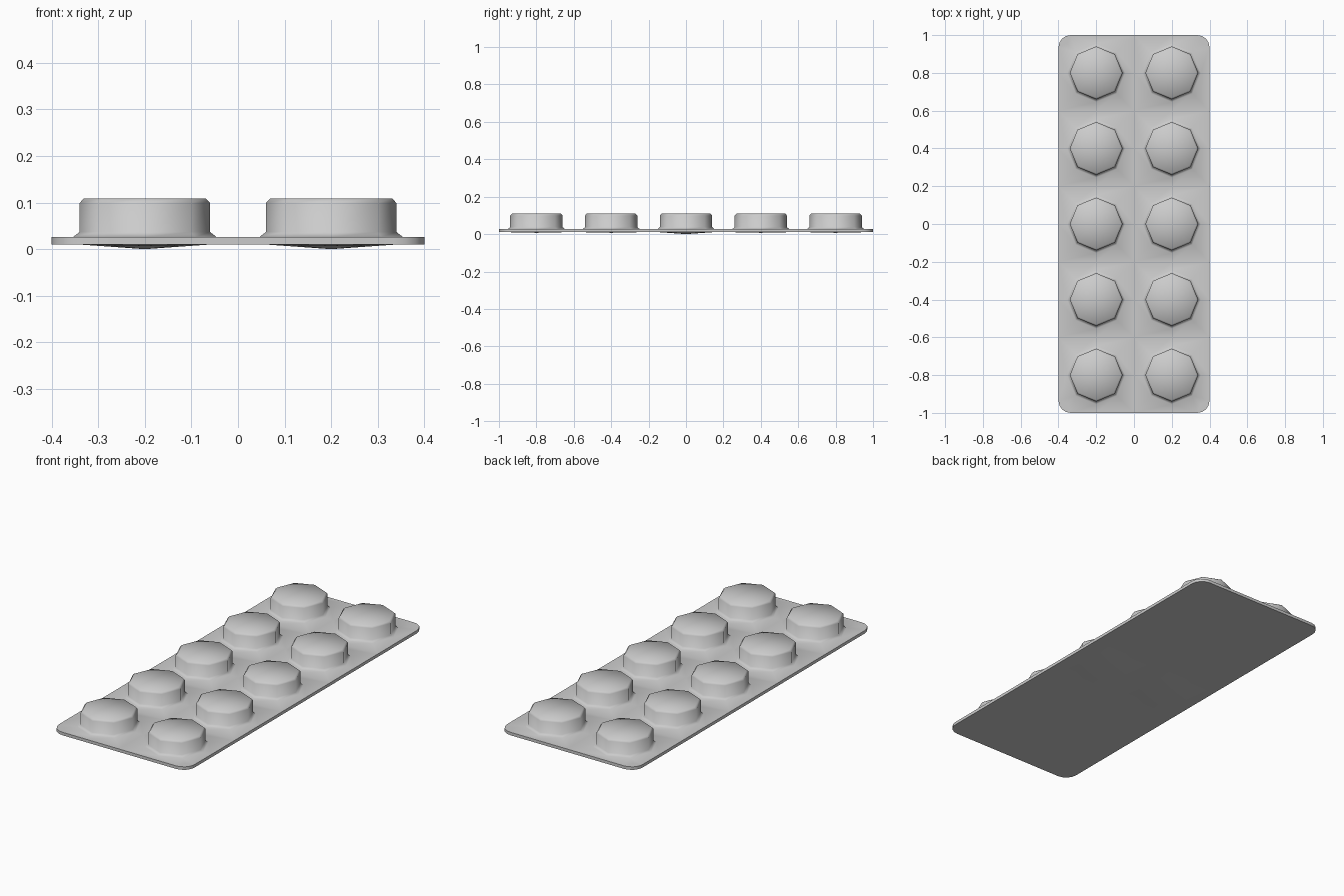
import bpy, bmesh, math

if "Cube" in bpy.data.objects:
    bpy.data.objects.remove(bpy.data.objects["Cube"])

CELL = 0.2            # half size of one tablet cell
TOP, BOTTOM = 0.026, 0.010
CORNER = 0.065

bm = bmesh.new()


def octagon(cx, cy, r, z):
    return [bm.verts.new((cx + r * math.cos(i * math.pi / 4),
                          cy + r * math.sin(i * math.pi / 4), z)) for i in range(8)]


def square(cx, cy, z):
    dirs = [(1, 0), (1, 1), (0, 1), (-1, 1), (-1, 0), (-1, -1), (0, -1), (1, -1)]
    return [bm.verts.new((cx + CELL * x, cy + CELL * y, z)) for x, y in dirs]


def loft(rings, centre):
    for a, b in zip(rings, rings[1:]):
        for i in range(8):
            j = (i + 1) % 8
            bm.faces.new((a[i], a[j], b[j], b[i]))
    tip, last = bm.verts.new(centre), rings[-1]
    for i in range(8):
        bm.faces.new((last[i], last[(i + 1) % 8], tip))


for cx in (-0.2, 0.2):
    for row in range(-2, 3):
        cy = row * 0.4
        # sheet cell rising into an octagonal blister
        loft([square(cx, cy, TOP)] +
             [octagon(cx, cy, r, z) for r, z in
              ((0.154, TOP), (0.14, 0.037), (0.14, 0.099), (0.131, 0.109))],
             (cx, cy, 0.109))
        # foil backing with a faint bulge
        dip = 0.0 if row == 0 else 0.007
        loft([square(cx, cy, BOTTOM), octagon(cx, cy, 0.14, BOTTOM)], (cx, cy, dip))

# join the cells and close the rim
bmesh.ops.remove_doubles(bm, verts=bm.verts, dist=0.0005)
bmesh.ops.bridge_loops(bm, edges=[e for e in bm.edges if e.is_boundary])
bmesh.ops.recalc_face_normals(bm, faces=bm.faces)

# rounded sheet corners
corners = [e for e in bm.edges
           if all(abs(abs(v.co.x) - 0.4) < 1e-4 and abs(abs(v.co.y) - 1) < 1e-4
                  for v in e.verts)]
bmesh.ops.bevel(bm, geom=corners, offset=CORNER, offset_type='OFFSET',
                segments=4, profile=0.5, affect='EDGES')

mesh = bpy.data.meshes.new("blister_pack")
bm.to_mesh(mesh)
bm.free()
pack = bpy.data.objects.new("blister_pack", mesh)
bpy.context.collection.objects.link(pack)
bpy.context.view_layer.objects.active = pack
pack.select_set(True)
bpy.ops.object.shade_smooth_by_angle(angle=math.radians(60))
